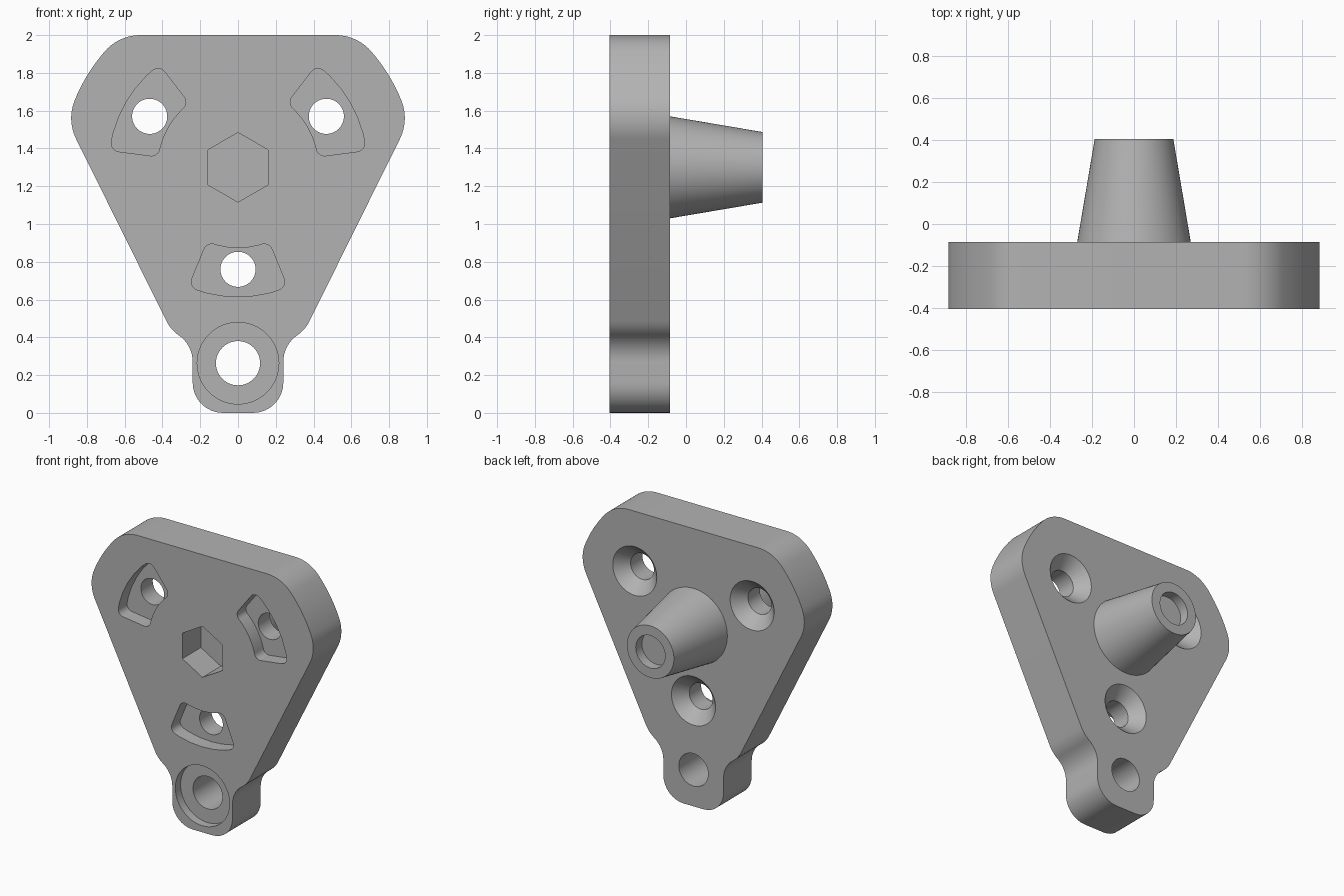
import bpy, bmesh, math
from mathutils import Vector

if "Cube" in bpy.data.objects:
    bpy.data.objects.remove(bpy.data.objects["Cube"])

HUB = Vector((0, 1.30))            # centre of the boss and the bolt circle (x, z)
FRONT, BACK, TIP = -0.405, -0.085, 0.405


def arc(c, r, a0, a1, n):
    """Points on an arc, angles in degrees."""
    angles = [math.radians(a0 + (a1 - a0) * i / n) for i in range(n + 1)]
    return [Vector((c[0] + r * math.cos(a), c[1] + r * math.sin(a))) for a in angles]


def circle(c, r, n=64, start=0):
    return arc(c, r, start, start + 360, n)[:-1]


def rounded(corners, n=8):
    """Closed outline from (point, fillet radius) pairs."""
    out = []
    for i, (p, r) in enumerate(corners):
        if r == 0:
            out.append(p)
            continue
        a = (corners[i - 1][0] - p).normalized()
        b = (corners[(i + 1) % len(corners)][0] - p).normalized()
        half = a.angle(b) / 2
        c = p + (a + b).normalized() * (r / math.sin(half))
        s, e = p + a * (r / math.tan(half)) - c, p + b * (r / math.tan(half)) - c
        a0 = math.atan2(s.y, s.x)
        d = (math.atan2(e.y, e.x) - a0 + math.pi) % (2 * math.pi) - math.pi
        out += arc(c, r, math.degrees(a0), math.degrees(a0 + d), n)
    return out


def loft(name, sections):
    """Solid through (y, outline) sections with equal point counts."""
    bm = bmesh.new()
    rings = [[bm.verts.new((p.x, y, p.y)) for p in pts] for y, pts in sections]
    n = len(rings[0])
    for lo, hi in zip(rings, rings[1:]):
        for i in range(n):
            j = (i + 1) % n
            bm.faces.new((lo[i], lo[j], hi[j], hi[i]))
    bm.faces.new(rings[0])
    bm.faces.new(rings[-1])
    bmesh.ops.recalc_face_normals(bm, faces=bm.faces)
    mesh = bpy.data.meshes.new(name)
    bm.to_mesh(mesh)
    bm.free()
    ob = bpy.data.objects.new(name, mesh)
    bpy.context.collection.objects.link(ob)
    return ob


def combine(target, tool, operation='DIFFERENCE'):
    """Apply a boolean and discard the tool object."""
    mod = target.modifiers.new("cut", 'BOOLEAN')
    mod.operation, mod.object, mod.solver = operation, tool, 'EXACT'
    bpy.context.view_layer.objects.active = target
    bpy.ops.object.modifier_apply(modifier=mod.name)
    bpy.data.objects.remove(tool, do_unlink=True)


# Plate outline: tab, neck and rounded shoulder on the right, mirrored to the left
low = HUB + Vector((0.633, 0.261))
top = HUB + Vector((0.5165, 0.45))
shoulder = (arc(low, 0.25, -26.5, 22.4, 12) + arc(HUB, 0.935, 22.4, 41.1, 8)[1:-1]
            + arc(top, 0.25, 41.1, 90, 12))
right = [(Vector((0.24, 0)), 0.16), (Vector((0.24, 0.36)), 0.17),
         (Vector((0.356, 0.44)), 0.2)] + [(p, 0) for p in shoulder]
left = [(Vector((-p.x, p.y)), r) for p, r in reversed(right)]
outline = rounded(right + left)
plate = loft("mounting_plate", [(FRONT, outline), (BACK, outline)])

# Tapered boss on the back with a shallow blind bore
boss = loft("boss", [(BACK - 0.03, circle(HUB, 0.275)), (TIP, circle(HUB, 0.187))])
combine(plate, boss, 'UNION')
bore = circle(HUB, 0.117)
combine(plate, loft("boss_bore", [(TIP - 0.07, bore), (TIP + 0.1, bore)]))

# Hexagonal pocket in the front
hexagon = circle(HUB, 0.184, 6, 30)
combine(plate, loft("hex_pocket", [(FRONT - 0.1, hexagon), (FRONT + 0.21, hexagon)]))

# Three sector pockets, each with a hole countersunk from the back
for angle in (30, 150, 270):
    h = 22.5
    inner = arc(HUB, 0.427, angle - h, angle + h, 6)
    outer = arc(HUB, 0.685, angle + h, angle - h, 6)
    sector = rounded([(p, 0.045 if i in (0, 6) else 0)
                      for side in (inner, outer) for i, p in enumerate(side)], 6)
    combine(plate, loft("sector_pocket", [(FRONT - 0.1, sector), (FRONT + 0.1, sector)]))
    c = arc(HUB, 0.54, angle, angle, 1)[0]
    combine(plate, loft("countersunk_hole", [
        (FRONT - 0.1, circle(c, 0.093)), (BACK - 0.085, circle(c, 0.093)),
        (BACK + 0.01, circle(c, 0.185))]))

# Tab hole with a shallow counterbore in the front
tab = (0, 0.263)
combine(plate, loft("tab_counterbore", [(FRONT - 0.1, circle(tab, 0.216)),
                                        (FRONT + 0.06, circle(tab, 0.216))]))
combine(plate, loft("tab_hole", [(FRONT - 0.1, circle(tab, 0.117)),
                                 (BACK + 0.1, circle(tab, 0.117))]))

# Single grey finish, smooth curves with sharp edges
grey = bpy.data.materials.new("plain grey")
grey.diffuse_color = (0.45, 0.45, 0.45, 1)
grey.use_nodes = True
grey.node_tree.nodes["Principled BSDF"].inputs["Base Color"].default_value = grey.diffuse_color
plate.data.materials.clear()
plate.data.materials.append(grey)
bpy.ops.object.select_all(action='DESELECT')
plate.select_set(True)
bpy.context.view_layer.objects.active = plate
bpy.ops.object.shade_smooth_by_angle(angle=math.radians(30))
